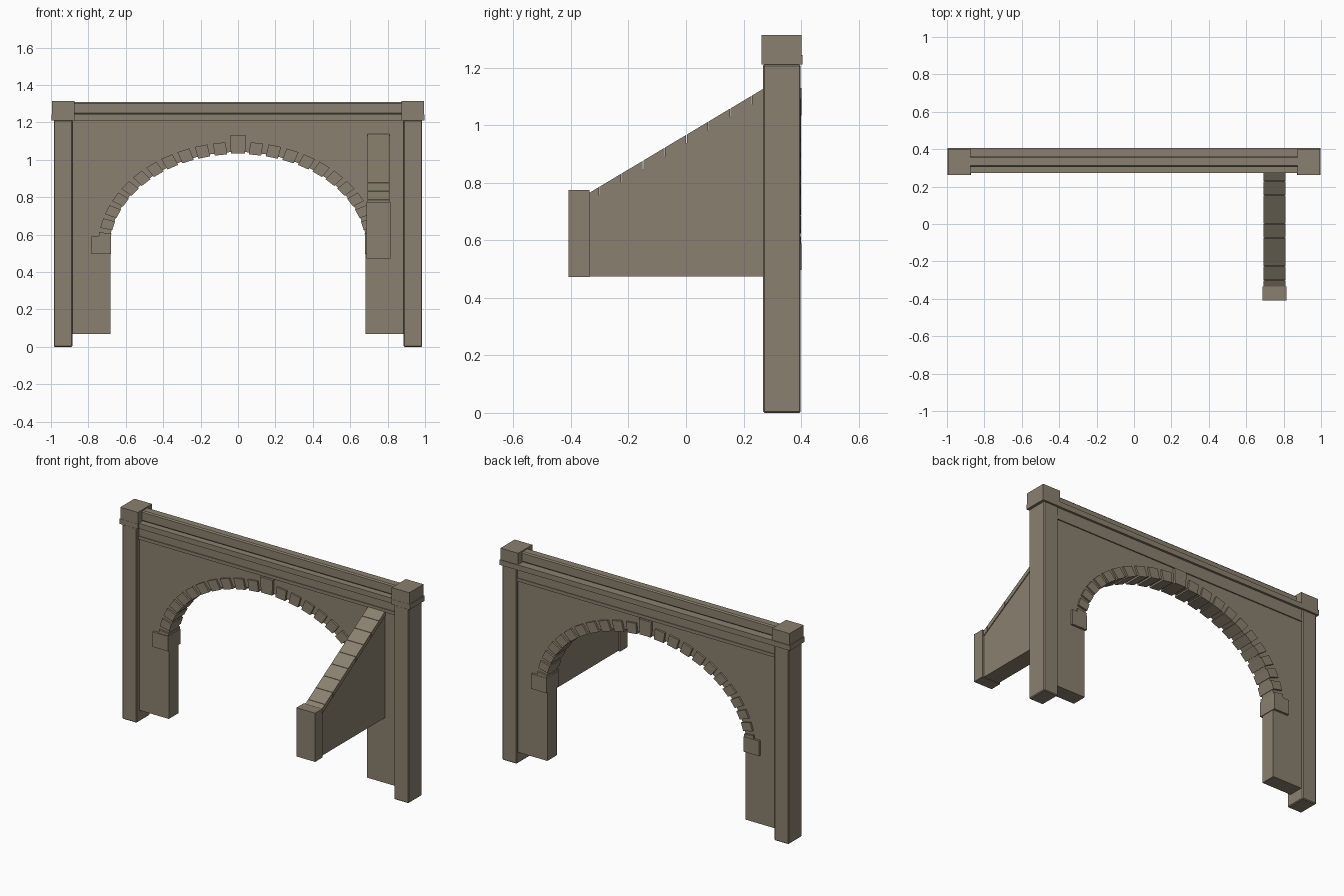
import bpy, bmesh
from math import sin, cos, pi

if "Cube" in bpy.data.objects:
    bpy.data.objects.remove(bpy.data.objects["Cube"])

stone = bpy.data.materials.new("warm grey stone")
stone.use_nodes = True
COLOUR = (0.255, 0.217, 0.157, 1)
stone.diffuse_color = COLOUR
stone.node_tree.nodes["Principled BSDF"].inputs["Base Color"].default_value = COLOUR


def prism(name, outline, axis, start, end, bevel=0):
    """Extrude a 2D outline along x (outline in y, z) or y (outline in x, z)."""
    bm = bmesh.new()

    def place(p, d):
        return (d, p[0], p[1]) if axis == "x" else (p[0], d, p[1])

    face = bm.faces.new([bm.verts.new(place(p, start)) for p in outline])
    new = bmesh.ops.extrude_face_region(bm, geom=[face])["geom"]
    shift = place((0, 0), end - start)
    bmesh.ops.translate(bm, vec=shift, verts=[v for v in new if isinstance(v, bmesh.types.BMVert)])
    bmesh.ops.recalc_face_normals(bm, faces=bm.faces)
    mesh = bpy.data.meshes.new(name)
    bm.to_mesh(mesh)
    bm.free()
    mesh.materials.append(stone)
    obj = bpy.data.objects.new(name, mesh)
    bpy.context.collection.objects.link(obj)
    if bevel:
        mod = obj.modifiers.new("worn edges", "BEVEL")
        mod.width, mod.segments = bevel, 1
    return obj


def box(name, x, y, z, bevel=0):
    return prism(name, [(x[0], z[0]), (x[1], z[0]), (x[1], z[1]), (x[0], z[1])], "y", y[0], y[1], bevel)


SPRING = 0.53


def arch_point(t, a, b):
    """Point on the elliptical arch, t measured from the crown."""
    return (a * sin(t), SPRING + b * cos(t))


# Wall with arched opening
steps = 40
arch = [arch_point(-pi / 2 + pi * i / steps, 0.688, 0.512) for i in range(steps + 1)]
outline = [(-0.89, 0.07), (-0.682, 0.07), (-0.682, SPRING)] + arch
outline += [(0.682, SPRING), (0.682, 0.07), (0.89, 0.07), (0.89, 1.21), (-0.89, 1.21)]
prism("arched_wall", outline, "y", 0.295, 0.388)

# Fascia, moulding and stepped coping along the top
box("lower_moulding", (-0.89, 0.89), (0.287, 0.395), (1.135, 1.155))
box("fascia", (-0.89, 0.89), (0.292, 0.391), (1.155, 1.212))
box("coping_ledge", (-0.9, 0.9), (0.272, 0.405), (1.211, 1.244))
box("coping_ridge", (-0.9, 0.9), (0.305, 0.362), (1.244, 1.308), 0.007)

# Corner posts, caps and springer blocks on both sides
for side, s in (("left", 1), ("right", -1)):
    def span(a, b):
        return sorted((s * a, s * b))
    box(side + "_post", span(0.885, 0.985), (0.268, 0.399), (0, 1.212), 0.005)
    box(side + "_cap_collar", span(0.872, 0.998), (0.262, 0.406), (1.211, 1.243))
    box(side + "_cap_block", span(0.873, 0.994), (0.263, 0.402), (1.243, 1.315))
    box(side + "_springer", span(0.678, 0.783), (0.28, 0.402), (0.497, 0.59))

    # Arch stones, evenly stepped from the crown to the springer
    for i in range(1, 12):
        t, half = s * 0.1335 * i, 0.048
        stone_outline = [arch_point(t - half, 0.685, 0.501), arch_point(t + half, 0.685, 0.501),
                         arch_point(t + half * 0.95, 0.75, 0.566), arch_point(t - half * 0.95, 0.75, 0.566)]
        prism(f"{side}_arch_stone_{i}", stone_outline, "y", 0.284, 0.4)

prism("keystone", [(-0.038, 1.035), (0.038, 1.035), (0.043, 1.13), (-0.043, 1.13)], "y", 0.28, 0.402)

# Raking buttress with end pier
FRONT, BACK = -0.337, 0.3


def slope(y):
    return 0.765 + (y - FRONT) * 0.598


prism("buttress_body", [(FRONT, 0.475), (BACK, 0.475), (BACK, slope(BACK) - 0.03), (FRONT, slope(FRONT) - 0.03)],
      "x", 0.698, 0.804)
box("buttress_end_pier", (0.688, 0.816), (-0.408, -0.335), (0.472, 0.775))

# Coping slabs on the buttress slope
joints = [FRONT] + [-0.3 + 0.0757 * i for i in range(8)] + [BACK]
for i, (y0, y1) in enumerate(zip(joints, joints[1:])):
    y1 -= 0.002
    prism(f"buttress_coping_{i + 1}", [(y0, slope(y0) - 0.031), (y1, slope(y1) - 0.031), (y1, slope(y1)), (y0, slope(y0))],
          "x", 0.693, 0.809)
